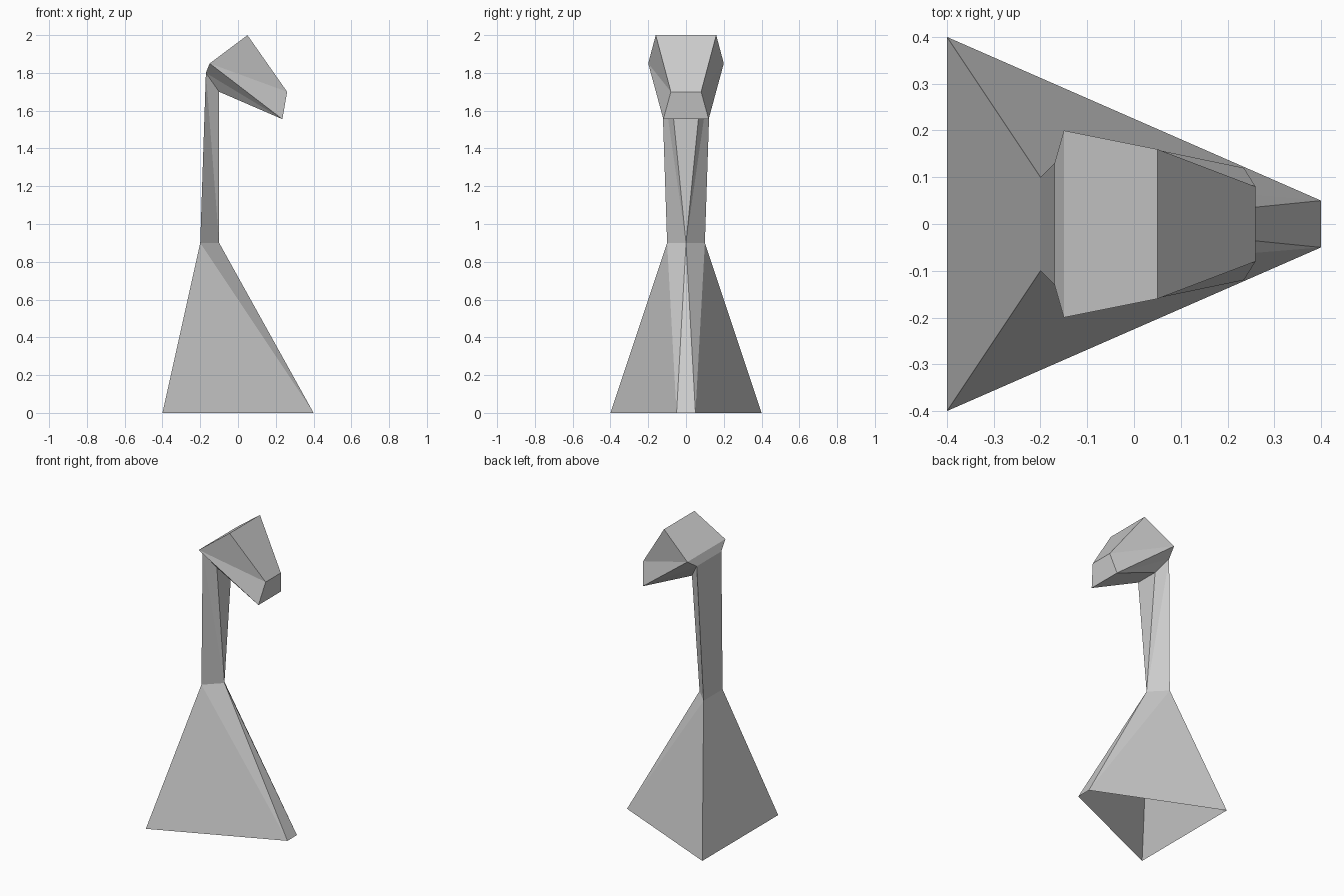
import bpy
import bmesh

if "Cube" in bpy.data.objects:
    bpy.data.objects.remove(bpy.data.objects["Cube"])

# Half outline points (x, y, z); every part is mirrored across y = 0
TAIL = (-0.40, 0.40, 0.0)      # wide rear corner of the base
TOE = (0.40, 0.05, 0.0)        # narrow front corner of the base
SHOULDER = (-0.20, 0.10, 0.9)  # rear of the neck root
CHEST = (-0.10, 0.0, 0.9)      # front ridge point of the neck root
NAPE = (-0.17, 0.13, 1.8)      # rear of the neck top
THROAT = (-0.10, 0.08, 1.7)    # front of the neck top
BACK = (-0.15, 0.20, 1.85)     # rear of the head
CROWN = (0.05, 0.16, 2.0)
NOSE = (0.26, 0.08, 1.7)
CHIN = (0.235, 0.12, 1.555)


def faceted_part(name, sides, bands):
    """sides: triangles made on both sides; bands: edges bridged across the middle."""
    bm = bmesh.new()

    def mirrored(p, s):
        return (p[0], s * p[1], p[2])

    def add_face(points):
        points = list(dict.fromkeys(points))
        bm.faces.new([bm.verts.new(p) for p in points])

    for tri in sides:
        for s in (-1, 1):
            add_face([mirrored(p, s) for p in tri[::-s]])
    for a, b in bands:
        add_face([mirrored(a, 1), mirrored(b, 1), mirrored(b, -1), mirrored(a, -1)])
    bmesh.ops.remove_doubles(bm, verts=bm.verts, dist=1e-4)
    bmesh.ops.recalc_face_normals(bm, faces=bm.faces)

    mesh = bpy.data.meshes.new(name)
    bm.to_mesh(mesh)
    bm.free()
    obj = bpy.data.objects.new(name, mesh)
    bpy.context.collection.objects.link(obj)
    return obj


# Hollow pyramid-like body, open underneath
faceted_part("body",
             [(TAIL, TOE, SHOULDER), (TOE, CHEST, SHOULDER)],
             [(TAIL, SHOULDER), (TOE, CHEST)])

# Slender neck, widening upwards
faceted_part("neck",
             [(SHOULDER, CHEST, NAPE), (CHEST, THROAT, NAPE)],
             [(SHOULDER, NAPE), (CHEST, THROAT)])

# Faceted head
faceted_part("head",
             [(BACK, CROWN, NOSE), (BACK, NOSE, CHIN),
              (BACK, CHIN, NAPE), (NAPE, CHIN, THROAT)],
             [(NAPE, BACK), (BACK, CROWN), (CROWN, NOSE),
              (NOSE, CHIN), (CHIN, THROAT)])
